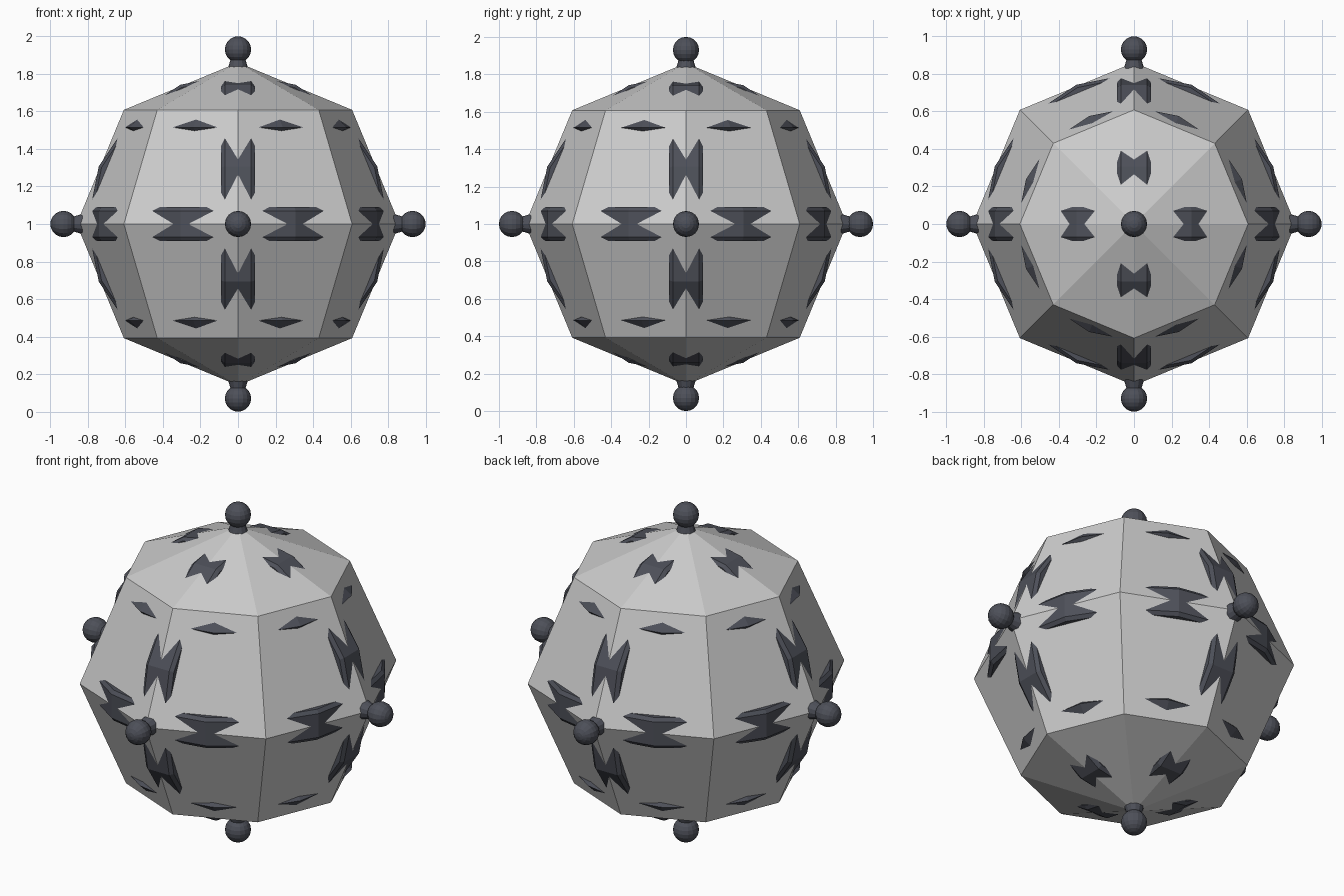
import bpy, bmesh, math
from mathutils import Matrix, Vector

if "Cube" in bpy.data.objects:
    bpy.data.objects.remove(bpy.data.objects["Cube"])

CENTRE = Vector((0, 0, 1))
dark = bpy.data.materials.new("dark_metal")
dark.diffuse_color = (0.075, 0.08, 0.1, 1)
dark.use_nodes = True
dark.node_tree.nodes["Principled BSDF"].inputs["Base Color"].default_value = dark.diffuse_color


def finish(bm, name, matrix=Matrix.Identity(4), mat=None):
    bmesh.ops.transform(bm, matrix=Matrix.Translation(CENTRE) @ matrix, verts=bm.verts)
    bmesh.ops.recalc_face_normals(bm, faces=bm.faces)
    me = bpy.data.meshes.new(name)
    bm.to_mesh(me)
    bm.free()
    if mat:
        me.materials.append(mat)
    ob = bpy.data.objects.new(name, me)
    bpy.context.collection.objects.link(ob)
    return ob


def ring(name, profile, matrix=Matrix.Identity(4), n=16):
    """Sweep a closed (radius, height) profile round the z axis in n flat steps."""
    bm = bmesh.new()
    loops = []
    for i in range(n):
        a = 2 * math.pi * i / n
        loops.append([bm.verts.new((r * math.cos(a), r * math.sin(a), z)) for r, z in profile])
    m = len(profile)
    for i in range(n):
        p, q = loops[i], loops[(i + 1) % n]
        for j in range(m):
            k = (j + 1) % m
            bm.faces.new((p[j], q[j], q[k], p[k]))
    return finish(bm, name, matrix, dark)


# Faceted main body
bm = bmesh.new()
bmesh.ops.create_uvsphere(bm, u_segments=8, v_segments=4, radius=0.86)
finish(bm, "body")

# Three great-circle bands just breaking the surface
band = [(0.803, -0.07), (0.803, 0.07), (0.787, 0.09), (0.72, 0.09), (0.72, -0.09), (0.787, -0.09)]
ring("equator_band", band)
ring("side_band", band, Matrix.Rotation(math.pi / 2, 4, 'X'))
ring("front_band", band, Matrix.Rotation(math.pi / 2, 4, 'Y'))

# Upper and lower thin rings with a diamond section
for name, z in (("upper_ring", 0.515), ("lower_ring", -0.515)):
    ring(name, [(0.623, z), (0.573, z + 0.05), (0.523, z), (0.573, z - 0.05)])

# Six knobs on short collars, one on each axis end
axes = {"right": (1, 0, 0), "left": (-1, 0, 0), "back": (0, 1, 0),
        "front": (0, -1, 0), "top": (0, 0, 1), "bottom": (0, 0, -1)}
for side, d in axes.items():
    rot = Vector((0, 0, 1)).rotation_difference(Vector(d)).to_matrix().to_4x4()
    bm = bmesh.new()
    bmesh.ops.create_uvsphere(bm, u_segments=16, v_segments=10, radius=0.07,
                              matrix=Matrix.Translation((0, 0, 0.93)))
    finish(bm, side + "_knob", rot, dark)
    bm = bmesh.new()
    bmesh.ops.create_cone(bm, cap_ends=True, segments=12, radius1=0.055, radius2=0.04,
                          depth=0.05, matrix=Matrix.Translation((0, 0, 0.85)))
    finish(bm, side + "_collar", rot, dark)
